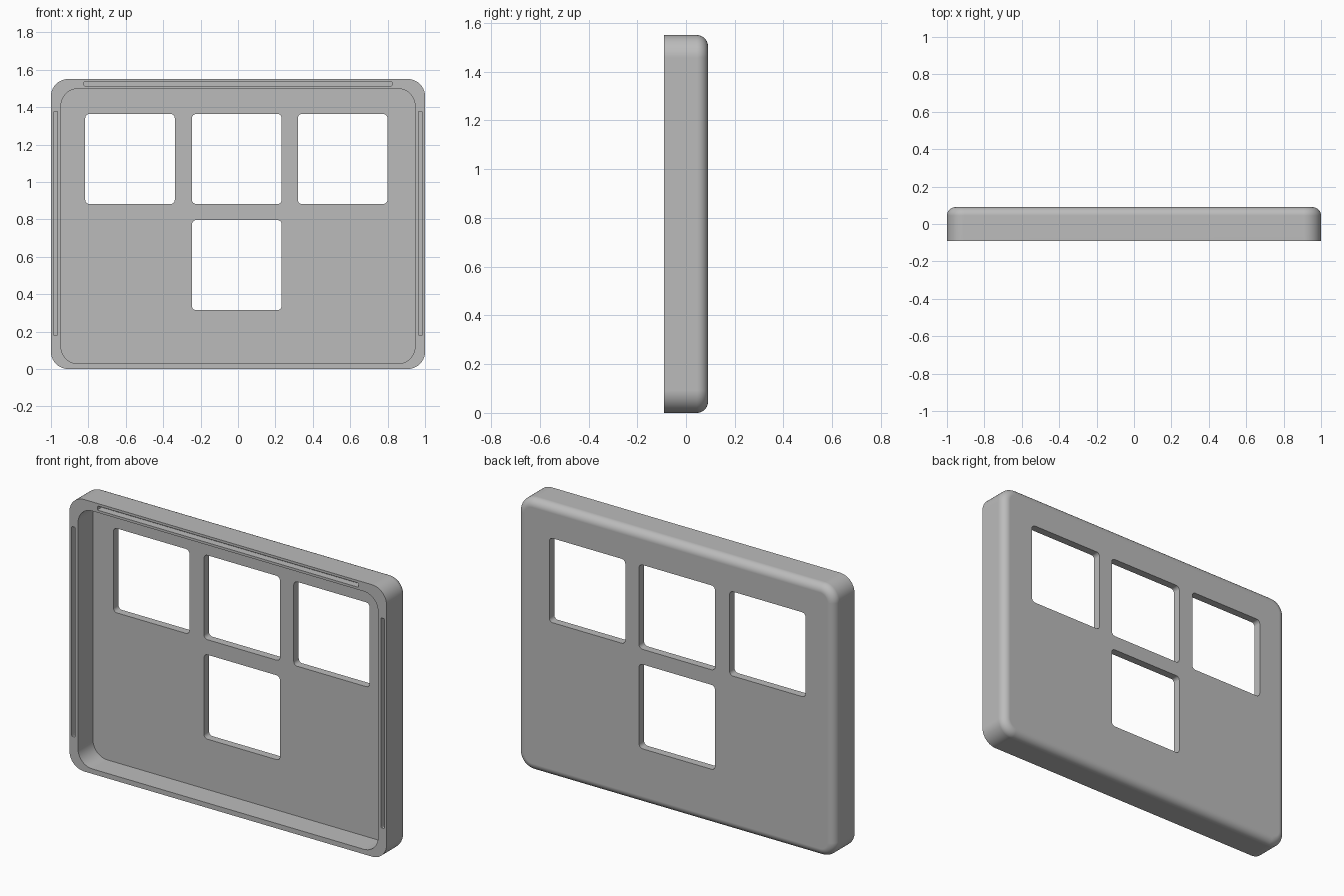
import bpy, bmesh, math

if "Cube" in bpy.data.objects:
    bpy.data.objects.remove(bpy.data.objects["Cube"])

grey = bpy.data.materials.new("plain grey")
grey.diffuse_color = (0.5, 0.5, 0.5, 1)
grey.use_nodes = True
grey.node_tree.nodes["Principled BSDF"].inputs["Base Color"].default_value = grey.diffuse_color


def outline(x0, x1, z0, z1, r, n):
    """Rounded rectangle as (x, z) points."""
    pts = []
    for k, (cx, cz) in enumerate([(x1 - r, z1 - r), (x0 + r, z1 - r),
                                  (x0 + r, z0 + r), (x1 - r, z0 + r)]):
        for i in range(n + 1):
            a = math.pi / 2 * (k + i / n)
            pts.append((cx + r * math.cos(a), cz + r * math.sin(a)))
    return pts


def rounded_block(name, box, r, levels, n=8):
    """Loft a rounded rectangle along y; levels are (y, inset) pairs."""
    x0, x1, z0, z1 = box
    bm = bmesh.new()
    rings = []
    for y, d in levels:
        pts = outline(x0 + d, x1 - d, z0 + d, z1 - d, r - d, n)
        rings.append([bm.verts.new((x, y, z)) for x, z in pts])
    for a, b in zip(rings, rings[1:]):
        for i in range(len(a)):
            j = (i + 1) % len(a)
            bm.faces.new((a[i], a[j], b[j], b[i]))
    bm.faces.new(rings[0])
    bm.faces.new(rings[-1])
    bmesh.ops.recalc_face_normals(bm, faces=bm.faces)
    me = bpy.data.meshes.new(name)
    bm.to_mesh(me)
    bm.free()
    me.materials.append(grey)
    ob = bpy.data.objects.new(name, me)
    bpy.context.collection.objects.link(ob)
    return ob


# Outer shell with a rounded back edge
F = 0.045
levels = [(-0.09, 0)]
for i in range(9):
    a = math.pi / 2 * i / 8
    levels.append((0.09 - F + F * math.sin(a), F * (1 - math.cos(a))))
panel = rounded_block("panel_cover", (-1, 1, 0, 1.55), 0.092, levels, 10)

# Hollow front, windows and rim slots
cutters = [rounded_block("cavity_cutter", (-0.946, 0.946, 0.028, 1.498), 0.09,
                         [(-0.2, 0), (0.045, 0)], 10)]
windows = [(-0.817, 0.882), (-0.246, 0.882), (0.32, 0.882), (-0.246, 0.315)]
for x, z in windows:
    cutters.append(rounded_block("window_cutter", (x, x + 0.479, z, z + 0.481),
                                 0.022, [(0.0, 0), (0.2, 0)], 5))
slots = [(-0.823, 0.823, 1.512, 1.536),
         (-0.986, -0.964, 0.18, 1.376), (0.964, 0.986, 0.18, 1.376)]
for box in slots:
    cutters.append(rounded_block("slot_cutter", box, 0.005,
                                 [(-0.2, 0), (-0.05, 0)], 3))

bpy.context.view_layer.objects.active = panel
panel.select_set(True)
for c in cutters:
    m = panel.modifiers.new("cut", 'BOOLEAN')
    m.operation = 'DIFFERENCE'
    m.solver = 'EXACT'
    m.object = c
    bpy.ops.object.modifier_apply(modifier=m.name)
    bpy.data.objects.remove(c)

# Smooth fillets, crisp rims
bpy.ops.object.shade_smooth_by_angle(angle=math.radians(30))
w = panel.modifiers.new("normals", 'WEIGHTED_NORMAL')
w.keep_sharp = True
